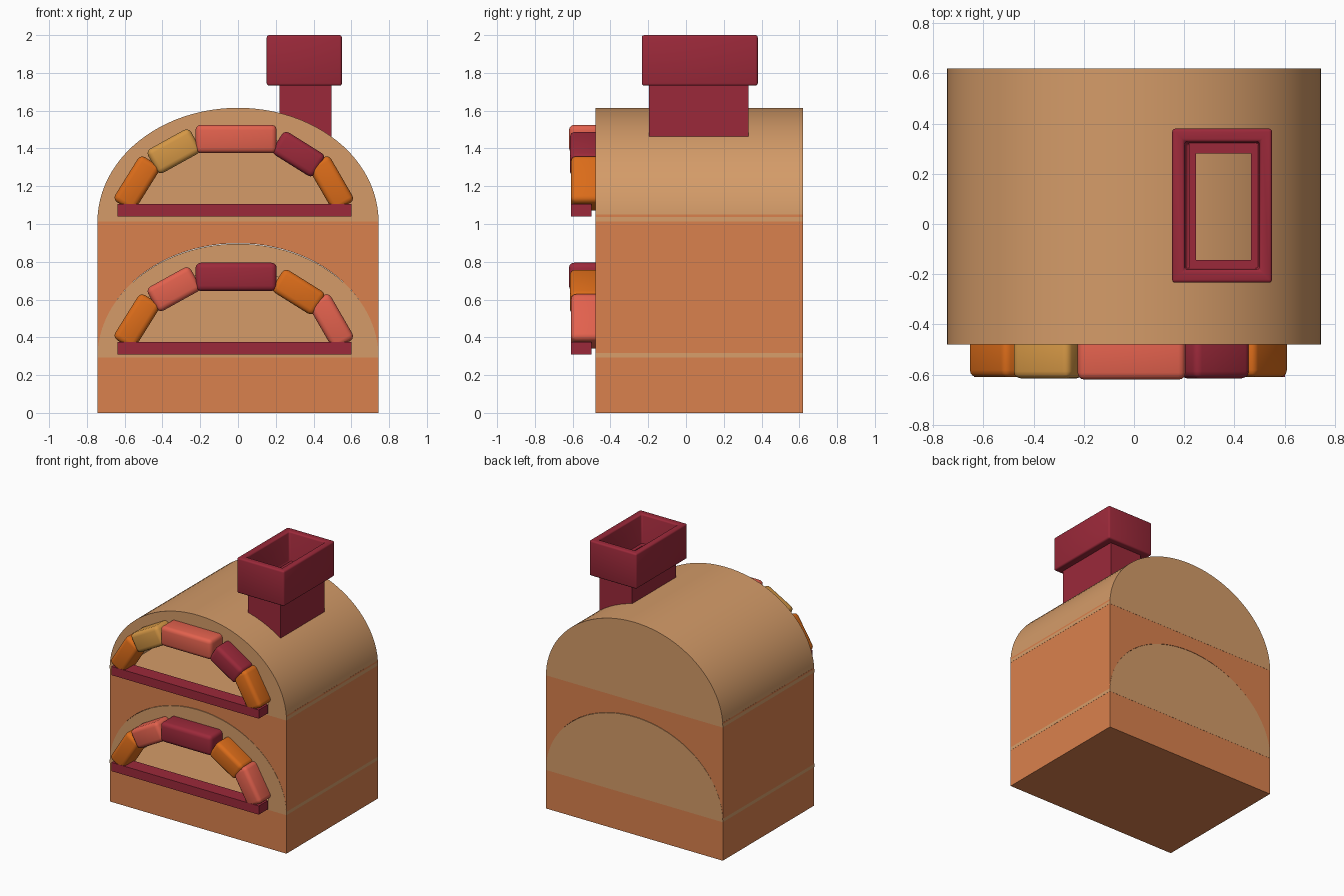
import bpy, bmesh, math
from mathutils import Matrix

if "Cube" in bpy.data.objects:
    bpy.data.objects.remove(bpy.data.objects["Cube"])


def material(name, rgb):
    m = bpy.data.materials.new(name)
    m.diffuse_color = (*rgb, 1)
    m.use_nodes = True
    m.node_tree.nodes["Principled BSDF"].inputs["Base Color"].default_value = m.diffuse_color
    return m


TAN = material("tan_clay", (0.66, 0.33, 0.14))
CLAY = material("orange_clay", (0.70, 0.22, 0.075))
MAROON = material("maroon", (0.33, 0.022, 0.042))
ORANGE = material("orange", (0.71, 0.15, 0.01))
YELLOW = material("yellow", (0.66, 0.31, 0.06))
CORAL = material("coral", (0.76, 0.12, 0.075))


def finish(name, bm, mat):
    bmesh.ops.recalc_face_normals(bm, faces=bm.faces)
    me = bpy.data.meshes.new(name)
    bm.to_mesh(me)
    bm.free()
    if mat:
        me.materials.append(mat)
    ob = bpy.data.objects.new(name, me)
    bpy.context.collection.objects.link(ob)
    return ob


def apply_mods(ob):
    dg = bpy.context.evaluated_depsgraph_get()
    ob.data = bpy.data.meshes.new_from_object(ob.evaluated_get(dg))
    ob.modifiers.clear()


def smooth(ob, angle=35):
    ob.data.shade_smooth()
    ob.data.set_sharp_from_angle(angle=math.radians(angle))


def box(name, center, size, mat, angle=0, bevel=0):
    bm = bmesh.new()
    m = (Matrix.Translation(center) @ Matrix.Rotation(-math.radians(angle), 4, 'Y')
         @ Matrix.Diagonal((*size, 1)))
    bmesh.ops.create_cube(bm, size=1, matrix=m)
    ob = finish(name, bm, mat)
    if bevel:
        round_edges(ob, bevel)
    return ob


def round_edges(ob, width):
    b = ob.modifiers.new("bevel", 'BEVEL')
    b.width, b.segments = width, 3
    apply_mods(ob)
    smooth(ob, 40)


def half_arch(name, cx, z, rx, rz, y0, y1, mat, n=48):
    bm = bmesh.new()
    vs = [bm.verts.new((cx + rx * math.cos(math.pi * i / n), y0,
                        z + rz * math.sin(math.pi * i / n))) for i in range(n + 1)]
    f = bm.faces.new(vs)
    ext = bmesh.ops.extrude_face_region(bm, geom=[f])["geom"]
    bmesh.ops.translate(bm, vec=(0, y1 - y0, 0),
                        verts=[g for g in ext if isinstance(g, bmesh.types.BMVert)])
    return finish(name, bm, mat)


def cut(ob, cutter):
    mod = ob.modifiers.new("cut", 'BOOLEAN')
    mod.operation, mod.solver, mod.object = 'DIFFERENCE', 'EXACT', cutter
    apply_mods(ob)
    bpy.data.objects.remove(cutter)


def rect_loft(name, cx, cy, rings, mat):
    """Closed loop of rectangles (half x, half y, z): a hollow rectangular tube."""
    bm = bmesh.new()
    loops = [[bm.verts.new((cx + sx * hx, cy + sy * hy, z))
              for sx, sy in ((-1, -1), (1, -1), (1, 1), (-1, 1))] for hx, hy, z in rings]
    for a, b in zip(loops, loops[1:] + loops[:1]):
        for i in range(4):
            j = (i + 1) % 4
            bm.faces.new((a[i], a[j], b[j], b[i]))
    return finish(name, bm, mat)


# Oven body, with a through-cut where the lower arch sits
body = box("oven_body", (0, 0.07, 0.525), (1.486, 1.098, 1.05), CLAY)
cut(body, half_arch("body_cutter", 0, 0.295, 0.742, 0.603, -0.8, 0.9, None))

# Arched chambers, bricks and sill, upper and lower
BRICKS = [  # x, z, length, thickness, front y, angle
    (-0.535, 1.215, 0.28, 0.13, -0.61, 58),
    (-0.34, 1.385, 0.26, 0.145, -0.615, 29),
    (-0.01, 1.45, 0.43, 0.15, -0.62, 0),
    (0.32, 1.37, 0.26, 0.14, -0.615, -32),
    (0.493, 1.215, 0.28, 0.13, -0.61, -60),
]
LEVELS = [
    ("upper", 0.0, (ORANGE, YELLOW, CORAL, MAROON, ORANGE)),
    ("lower", -0.72, (ORANGE, CORAL, MAROON, ORANGE, CORAL)),
]
for level, dz, colours in LEVELS:
    arch = half_arch(level + "_vault", 0, 1.013 + dz, 0.744, 0.602, -0.48, 0.62, TAN)
    cut(arch, half_arch(level + "_cutter", -0.02, 1.06 + dz, 0.61, 0.41, -0.8, 0.5, None))
    smooth(arch)
    bz = dz - 0.01 if dz else 0
    for i, ((x, z, length, thick, y, ang), col) in enumerate(zip(BRICKS, colours)):
        box(f"{level}_brick_{i + 1}", (x, (y - 0.44) / 2, z + bz),
            (length, -0.44 - y, thick), col, ang, 0.028)
    box(level + "_sill", (-0.018, -0.555, 1.072 + bz), (1.24, 0.11, 0.066), MAROON)

# Chimney stack and rounded collar
rect_loft("chimney_stack", 0.357, 0.068,
          [(0.137, 0.264, 1.44), (0.137, 0.264, 1.78), (0.11, 0.212, 1.78), (0.11, 0.212, 1.44)],
          MAROON)
collar = rect_loft("chimney_collar", 0.351, 0.073,
                   [(0.199, 0.307, 1.732), (0.199, 0.307, 2.0), (0.15, 0.255, 2.0),
                    (0.145, 0.25, 1.77), (0.12, 0.225, 1.77), (0.12, 0.225, 1.732)],
                   MAROON)
b = collar.modifiers.new("bevel", 'BEVEL')
b.width, b.segments = 0.024, 3
apply_mods(collar)
smooth(collar, 40)
